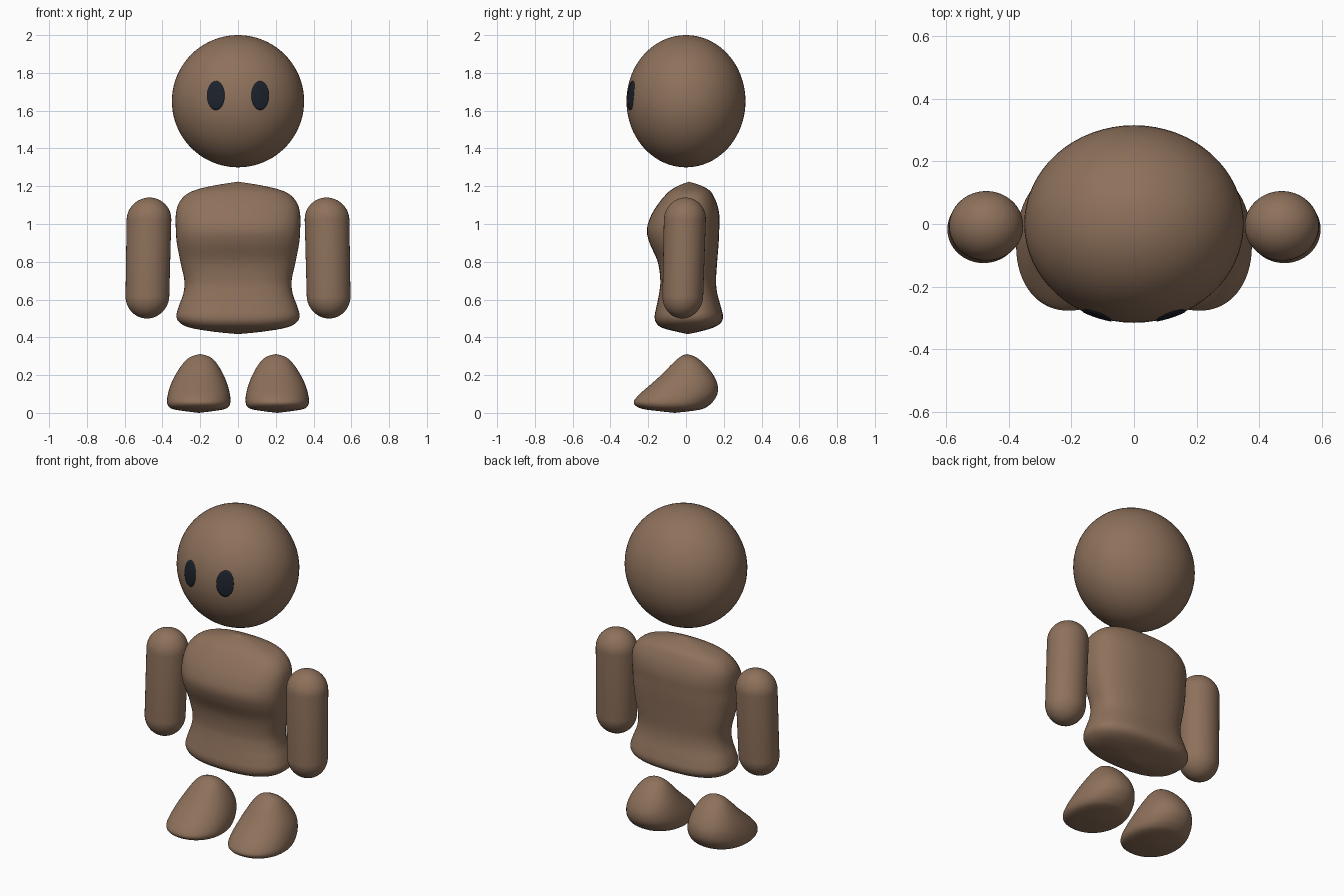
import bpy, bmesh
from math import sin, cos, pi, sqrt, copysign
from mathutils import Vector

if "Cube" in bpy.data.objects:
    bpy.data.objects.remove(bpy.data.objects["Cube"])


def material(name, rgb):
    m = bpy.data.materials.new(name)
    m.diffuse_color = (*rgb, 1)
    m.use_nodes = True
    m.node_tree.nodes["Principled BSDF"].inputs["Base Color"].default_value = m.diffuse_color
    return m


brown = material("brown", (0.27, 0.165, 0.105))
dark = material("dark", (0.012, 0.016, 0.026))


def finish(name, bm, mat):
    bmesh.ops.remove_doubles(bm, verts=bm.verts, dist=1e-5)
    bmesh.ops.recalc_face_normals(bm, faces=bm.faces)
    for f in bm.faces:
        f.smooth = True
    me = bpy.data.meshes.new(name)
    bm.to_mesh(me)
    bm.free()
    me.materials.append(mat)
    ob = bpy.data.objects.new(name, me)
    bpy.context.collection.objects.link(ob)
    return ob


def smooth_rows(rows, steps):
    """Catmull-Rom interpolation of profile rows."""
    rows = [Vector(r) for r in rows]
    out = []
    for i in range(len(rows) - 1):
        a, b, c, d = (rows[max(0, min(len(rows) - 1, i + k))] for k in (-1, 0, 1, 2))
        for s in range(steps):
            t = s / steps
            out.append(0.5 * (2 * b + (c - a) * t + (2 * a - 5 * b + 4 * c - d) * t * t
                              + (3 * b - a - 3 * c + d) * t ** 3))
    return out + [rows[-1]]


def loft(name, rows, power=2.0, steps=4, side=1, n=64):
    """Rows are (z, centre x, half width, y front, y back)."""
    bm = bmesh.new()
    rings = []
    e = 2 / power
    for z, cx, rx, y0, y1 in smooth_rows(rows, steps):
        ring = []
        for k in range(n):
            c, s = cos(2 * pi * k / n), sin(2 * pi * k / n)
            c, s = copysign(abs(c) ** e, c), copysign(abs(s) ** e, s)
            ring.append(bm.verts.new((side * (cx + rx * c),
                                      (y0 + y1) / 2 + (y1 - y0) / 2 * s, z)))
        rings.append(ring)
    for a, b in zip(rings, rings[1:]):
        for k in range(n):
            j = (k + 1) % n
            bm.faces.new((a[k], a[j], b[j], b[k]))
    return finish(name, bm, brown)


# Head
HX, HY, HZ, HC = 0.35, 0.315, 0.35, 1.65
bpy.ops.mesh.primitive_uv_sphere_add(segments=64, ring_count=40, radius=1, location=(0, 0, HC))
head = bpy.context.object
head.name = "head"
head.scale = (HX, HY, HZ)
head.data.materials.append(brown)
bpy.ops.object.shade_smooth()


# Eyes: oval patches lying on the face
def eye(name, side):
    bm = bmesh.new()
    n, m, rings = 40, 6, []
    for i in range(m + 1):
        ring = []
        for k in range(n):
            x = 0.118 + 0.047 * i / m * cos(2 * pi * k / n)
            z = 0.03 + 0.077 * i / m * sin(2 * pi * k / n)
            y = -HY * sqrt(1 - (x / HX) ** 2 - (z / HZ) ** 2) - 0.003
            ring.append(bm.verts.new((side * x, y, HC + z)))
        rings.append(ring)
    # rim tucked into the head
    rings.append([bm.verts.new(v.co + Vector((0, 0.012, 0))) for v in rings[-1]])
    for a, b in zip(rings, rings[1:]):
        for k in range(n):
            j = (k + 1) % n
            bm.faces.new((a[k], a[j], b[j], b[k]))
    finish(name, bm, dark)


# Torso
loft("torso", [
    (0.417, 0, 0.0, 0.01, 0.01), (0.43, 0, 0.13, -0.05, 0.07),
    (0.45, 0, 0.25, -0.125, 0.14), (0.475, 0, 0.305, -0.157, 0.183),
    (0.51, 0, 0.326, -0.166, 0.196), (0.56, 0, 0.315, -0.157, 0.185),
    (0.63, 0, 0.29, -0.143, 0.166), (0.70, 0, 0.284, -0.136, 0.159),
    (0.80, 0, 0.305, -0.15, 0.165), (0.90, 0, 0.324, -0.193, 0.173),
    (0.97, 0, 0.329, -0.207, 0.176), (1.04, 0, 0.33, -0.187, 0.177),
    (1.10, 0, 0.318, -0.152, 0.166), (1.15, 0, 0.282, -0.112, 0.145),
    (1.18, 0, 0.225, -0.08, 0.122), (1.205, 0, 0.12, -0.035, 0.075),
    (1.224, 0, 0.0, 0.015, 0.015)], power=2.5, steps=5)

# Arms: slightly splayed capsules
arm = []
for end, lo, hi in ((0.618, -90, 0), (1.022, 0, 90)):
    for i in range(13):
        a = (lo + (hi - lo) * i / 12) * pi / 180
        z, r = end + 0.118 * sin(a), abs(cos(a))
        t = (z - 0.5) / 0.64
        cx, cy = 0.482 - 0.013 * t, -0.020 + 0.017 * t
        rx, ry = (0.115 + 0.004 * t) * r, (0.107 + 0.005 * t) * r
        arm.append((z, cx, rx, cy - ry, cy + ry))

# Feet: egg-shaped with long toes
foot = [
    (0.0, 0.207, 0.0, -0.06, -0.06), (0.01, 0.207, 0.08, -0.15, 0.03),
    (0.02, 0.208, 0.137, -0.225, 0.085), (0.035, 0.208, 0.16, -0.263, 0.115),
    (0.06, 0.208, 0.168, -0.276, 0.143), (0.10, 0.207, 0.164, -0.245, 0.166),
    (0.15, 0.206, 0.15, -0.188, 0.167), (0.20, 0.204, 0.128, -0.132, 0.145),
    (0.25, 0.202, 0.098, -0.083, 0.106), (0.285, 0.201, 0.068, -0.046, 0.068),
    (0.303, 0.2, 0.035, -0.02, 0.034), (0.311, 0.2, 0.0, 0.005, 0.005)]

for label, s in (("right", -1), ("left", 1)):
    eye(label + "_eye", s)
    loft(label + "_arm", arm, steps=1, side=s)
    loft(label + "_foot", foot, power=2.15, side=s)
